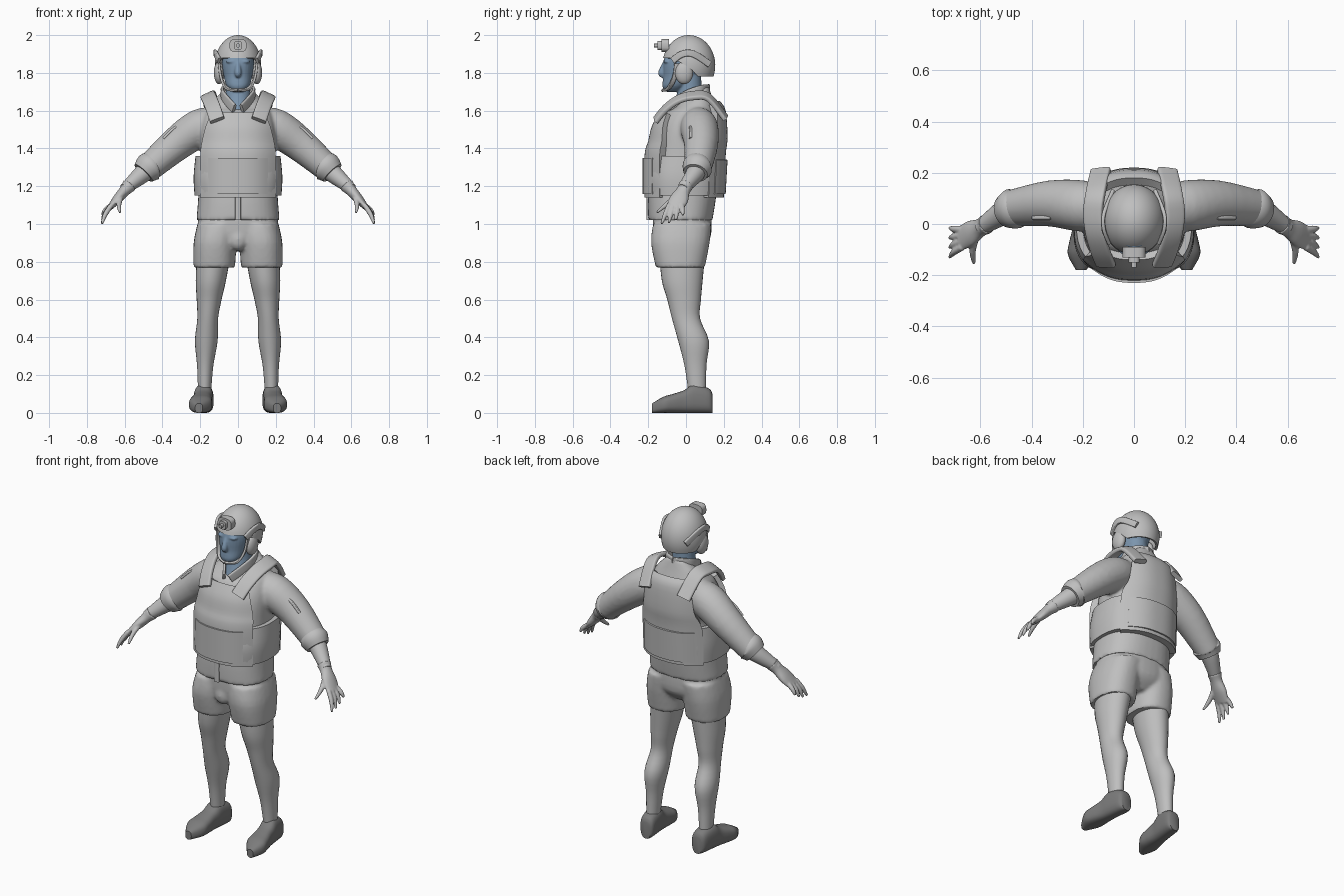
import bpy, bmesh, math
from mathutils import Vector

if "Cube" in bpy.data.objects:
    bpy.data.objects.remove(bpy.data.objects["Cube"])

X, Y, Z = Vector((1, 0, 0)), Vector((0, 1, 0)), Vector((0, 0, 1))


def material(name, *rgb):
    mat = bpy.data.materials.new(name)
    mat.use_nodes = True
    mat.diffuse_color = (*rgb, 1)
    mat.node_tree.nodes["Principled BSDF"].inputs["Base Color"].default_value = (*rgb, 1)
    return mat


CLOTH = material("light grey", .52, .52, .52)
SHOE = material("dark grey", .2, .2, .2)
SKIN = material("slate blue", .2, .3, .42)


def spline(keys, steps=4):
    """Smooth interpolation through tuples of numbers."""
    result, last = [], len(keys) - 1
    for i in range(last):
        before, start, end, after = (keys[max(0, min(last, k))] for k in range(i - 1, i + 3))
        for step in range(steps):
            t = step / steps
            values = []
            for p, q, r, w in zip(before, start, end, after):
                tangent_in, tangent_out = (r - p) / 2, (w - q) / 2
                ease = t * t * (3 - 2 * t)
                values.append(q + (r - q) * ease + tangent_in * t * (1 - t) ** 2
                              - tangent_out * t * t * (1 - t))
            result.append(values)
    return result + [list(keys[-1])]


def loft(bm, rings, mirror=1, side=X, axis=None, power=2, segments=28, slope=0, slope_start=0):
    """Closed skin over superellipse rings of (x, y, z, half width, half depth)."""
    rings = spline(rings)
    centres = [Vector(ring[:3]) for ring in rings]
    loops = []
    for i, (centre, ring) in enumerate(zip(centres, rings)):
        ahead, behind = centres[min(i + 1, len(centres) - 1)], centres[max(i - 1, 0)]
        along = axis or (ahead - behind).normalized()
        depth = along.cross(side).normalized()
        width = depth.cross(along)
        loop = []
        for k in range(segments):
            angle = math.tau * k / segments
            c, s = (math.copysign(abs(f) ** (2 / power), f) for f in (math.cos(angle), math.sin(angle)))
            point = centre + width * ring[3] * c + depth * ring[4] * s
            point.z += slope * max(0, centre.z - slope_start) * (point.y - centre.y)
            loop.append(bm.verts.new((point.x * mirror, point.y, point.z)))
        loops.append(loop)
    for a, b in zip(loops, loops[1:]):
        for k in range(segments):
            n = (k + 1) % segments
            bm.faces.new((a[k], a[n], b[n], b[k]))
    bm.faces.new(loops[0])
    bm.faces.new(loops[-1])


def stack(bm, rows, **options):
    """Centred body from rows of (height, y, half width, half depth)."""
    loft(bm, [(0, y, z, width, depth) for z, y, width, depth in rows], axis=Z, **options)


def limb(bm, points, mirror=1, **options):
    """Round limb through (x, y, z, radius)."""
    loft(bm, [(*point, point[-1]) for point in points], mirror, side=Y, **options)


def ball(bm, centre, size):
    sphere = bmesh.ops.create_uvsphere(bm, u_segments=20, v_segments=12, radius=1)
    for v in sphere["verts"]:
        v.co = Vector(centre) + v.co * Vector((0, 0, 0)).dot(v.co) + Vector(
            a * b for a, b in zip(v.co, size))


def finish(bm, name, mat, voxel=0, thickness=0):
    if not thickness:
        bmesh.ops.recalc_face_normals(bm, faces=bm.faces)
    ob = bpy.data.objects.new(name, bpy.data.meshes.new(name))
    bm.to_mesh(ob.data)
    bm.free()
    ob.data.materials.append(mat)
    bpy.context.collection.objects.link(ob)
    if voxel:
        fuse = ob.modifiers.new("fuse", "REMESH")
        fuse.mode, fuse.voxel_size = "VOXEL", voxel
        soften = ob.modifiers.new("soften", "SMOOTH")
        soften.factor, soften.iterations = .5, 5
    if thickness:
        shell = ob.modifiers.new("shell", "SOLIDIFY")
        shell.thickness, shell.offset = thickness, -1
    if ob.modifiers:
        graph = bpy.context.evaluated_depsgraph_get()
        ob.data = bpy.data.meshes.new_from_object(ob.evaluated_get(graph))
        ob.modifiers.clear()
    bpy.ops.object.select_all(action="DESELECT")
    ob.select_set(True)
    bpy.context.view_layer.objects.active = ob
    bpy.ops.object.shade_smooth_by_angle(angle=math.radians(42))


def strip(name, points, width, thickness, side, mirror=1):
    """Flat strap along a path."""
    bm = bmesh.new()
    loft(bm, [(*point, width, thickness) for point in points], mirror, side, power=5, segments=20)
    finish(bm, name, CLOTH)


def panel(name, rows, facing, thickness, columns=24):
    """Wrapped vest plate from rows of (height, y, half width)."""
    bm = bmesh.new()
    grid = []
    for z, y, width in spline(rows):
        across = [facing * (1 - 2 * k / columns) for k in range(columns + 1)]
        grid.append([bm.verts.new((width * s, y - facing * 2 * width ** 2 * abs(s) ** 2.5, z))
                     for s in across])
    for a, b in zip(grid, grid[1:]):
        for k in range(columns):
            bm.faces.new((a[k], a[k + 1], b[k + 1], b[k]))
    finish(bm, name, CLOTH, thickness=thickness)


# Shirt: torso and sleeves fused together
bm = bmesh.new()
stack(bm, [(1.02, -.03, .22, .17), (1.15, -.02, .21, .18), (1.36, 0, .2, .18), (1.5, .02, .2, .17),
           (1.58, .03, .18, .14), (1.64, .04, .14, .1), (1.69, .04, .08, .08)],
      power=2.4, segments=40, slope=6, slope_start=1.6)
for mirror in (1, -1):
    limb(bm, [(.1, .06, 1.54, .08), (.2, .07, 1.51, .1), (.33, .08, 1.42, .09), (.49, .06, 1.28, .07)], mirror)
finish(bm, "shirt", CLOTH, voxel=.01)
strip("shirt_placket", [(0, -.2, 1.02), (0, -.2, 1.15)], .015, .01, X)

# Shorts: pelvis and two legs fused together
bm = bmesh.new()
stack(bm, [(.86, -.03, .1, .1), (.93, -.02, .2, .15), (1.06, -.02, .21, .155)], power=2.3, segments=40)
ball(bm, (0, -.14, .92), (.05, .04, .06))
for mirror in (1, -1):
    loft(bm, [(.126, -.03, .77, .11, .13), (.12, -.03, .9, .115, .155), (.1, -.02, 1, .115, .155)],
         mirror, axis=Z, power=2.3)
finish(bm, "shorts", CLOTH, voxel=.01)

# Vest: waistband, plates and pouches
bm = bmesh.new()
stack(bm, [(1.15, -.01, .23, .2), (1.25, -.01, .235, .205), (1.36, 0, .225, .195)], power=2.5, segments=48)
finish(bm, "vest_waistband", CLOTH)
panel("vest_front_plate", [(1.14, -.22, .2), (1.36, -.22, .2), (1.44, -.2, .19), (1.52, -.18, .17),
                           (1.59, -.14, .14)], -1, .045)
panel("vest_front_pouch", [(1.16, -.23, .16), (1.35, -.23, .16)], -1, .02)
panel("vest_back_plate", [(1.14, .2, .2), (1.36, .21, .2), (1.46, .22, .17), (1.6, .21, .15),
                          (1.65, .18, .13)], 1, .045)
panel("vest_back_band", [(1.16, .21, .17), (1.34, .22, .17)], 1, .02)

# Head, face and neck fused together
bm = bmesh.new()
stack(bm, [(1.7, -.07, .03, .04), (1.73, -.06, .06, .065), (1.78, -.03, .075, .09),
           (1.86, -.01, .085, .11), (1.95, 0, .07, .09)], power=2.2)
stack(bm, [(1.59, .01, .08, .095), (1.7, .02, .065, .065), (1.8, .02, .06, .06)])
limb(bm, [(0, -.11, 1.86, .01), (0, -.13, 1.8, .018), (0, -.12, 1.78, .01)])
ball(bm, (0, -.11, 1.757), (.026, .014, .011))
for mirror in (1, -1):
    ball(bm, (.034 * mirror, -.1, 1.86), (.03, .02, .01))
finish(bm, "head_and_neck", SKIN, voxel=.005)

# Helmet shell with a rim that drops over the ears and nape
bm = bmesh.new()
columns, levels, grid = 48, 14, []
crown = bm.verts.new((0, .015, 2))
for k in range(columns):
    c, s = math.cos(math.tau * k / columns), math.sin(math.tau * k / columns)
    rim = 1.78 + .1 * max(0, min(1, .3 - s)) ** .6
    end = math.acos((rim - 1.84) / .16)
    turns = [end * (j + 1) / levels for j in range(levels)]
    grid.append([bm.verts.new((.123 * math.sin(t) * c, .015 + .14 * math.sin(t) * s, 1.84 + .16 * math.cos(t)))
                 for t in turns])
for a, b in zip(grid, grid[1:] + grid[:1]):
    bm.faces.new((crown, a[0], b[0]))
    for j in range(levels - 1):
        bm.faces.new((a[j], a[j + 1], b[j + 1], b[j]))
finish(bm, "helmet_shell", CLOTH, thickness=.014)

# Stepped mount on the helmet front
bm = bmesh.new()
for start, end, width, height in ((-.09, -.13, .045, .035), (-.12, -.15, .022, .024), (-.14, -.17, .01, .01)):
    loft(bm, [(0, y, 1.945, width, height) for y in (start, end)], axis=-Y, power=3)
finish(bm, "helmet_front_mount", CLOTH)

for label, mirror in (("left", 1), ("right", -1)):
    # Helmet rail, ear cover and chin strap
    strip(label + "_helmet_rail", [(.1, -.07, 1.865), (.118, -.02, 1.9), (.118, .04, 1.9), (.085, .125, 1.845)],
          .018, .008, Z, mirror)
    bm = bmesh.new()
    ball(bm, (.1 * mirror, -.01, 1.8), (.028, .048, .06))
    finish(bm, label + "_ear_cover", CLOTH)
    strip(label + "_chin_strap", [(.1, -.05, 1.85), (.09, -.06, 1.78), (.06, -.09, 1.72), (0, -.12, 1.71)],
          .012, .007, Y + Z / 2, mirror)

    # Collar and vest shoulder strap
    strip(label + "_collar", [(0, .12, 1.715), (.07, .08, 1.71), (.08, 0, 1.68), (.02, -.105, 1.61)],
          .025, .008, Z, mirror)
    strip(label + "_shoulder_strap", [(.11, -.16, 1.55), (.13, -.11, 1.61), (.15, -.04, 1.66), (.16, .04, 1.68),
          (.15, .12, 1.67), (.13, .21, 1.56)], .04, .013, X - Z * .45, mirror)

    # Rolled cuff, pocket flap and forearm
    bm = bmesh.new()
    limb(bm, [(.45, .07, 1.31, .07), (.47, .06, 1.3, .08), (.5, .05, 1.27, .065)], mirror)
    finish(bm, label + "_sleeve_cuff", CLOTH)
    strip(label + "_sleeve_flap", [(.32, .04, 1.51), (.35, .04, 1.49), (.39, .04, 1.45)],
          .024, .008, Y - Z / 2, mirror)
    bm = bmesh.new()
    limb(bm, [(.44, .07, 1.32, .055), (.5, .05, 1.27, .05), (.6, -.015, 1.185, .03)], mirror)
    finish(bm, label + "_forearm", CLOTH)

    # Glove: cuff and palm, four fanned fingers and a thumb
    bm = bmesh.new()
    wrist, knuckles = Vector((.575, 0, 1.205)), Vector((.68, -.06, 1.085))
    loft(bm, [(*wrist.lerp(knuckles, t), width, depth) for t, width, depth in
              ((0, .04, .04), (.25, .036, .03), (.6, .05, .025), (1, .046, .014))], mirror, side=Y)
    digits = [(Vector((.67, -.09 + .023 * k, 1.1)), Vector((.72, -.13 + .038 * k, 1 + .005 * k * k)))
              for k in range(4)]
    digits.append((Vector((.62, -.06, 1.14)), Vector((.625, -.155, 1.06))))
    for base, tip in digits:
        limb(bm, [(*base, .014), (*(base.lerp(tip, .5) + X * .008), .013), (*tip, .007)], mirror, segments=12)
    finish(bm, label + "_glove", CLOTH, voxel=.005)

    # Bare leg, deeper than it is wide
    bm = bmesh.new()
    loft(bm, [(.178 - .07 * z * z, y, z, radius, radius * 1.35) for z, y, radius in
              ((.84, -.02, .09), (.7, -.02, .08), (.6, -.01, .066), (.5, 0, .055), (.38, .04, .06),
               (.25, .05, .043), (.1, .06, .034))], mirror, axis=Z)
    finish(bm, label + "_leg", CLOTH)

    # Shoe from heel to toe, turned slightly outward
    bm = bmesh.new()
    loft(bm, [(.187 - .11 * y, y, height / 2, width, height / 2) for y, width, height in
              ((.14, .03, .1), (.12, .045, .13), (.04, .05, .15), (-.01, .05, .12), (-.07, .058, .1),
               (-.12, .058, .085), (-.18, .02, .05))], mirror, axis=-Y, power=2.7)
    finish(bm, label + "_shoe", SHOE)
